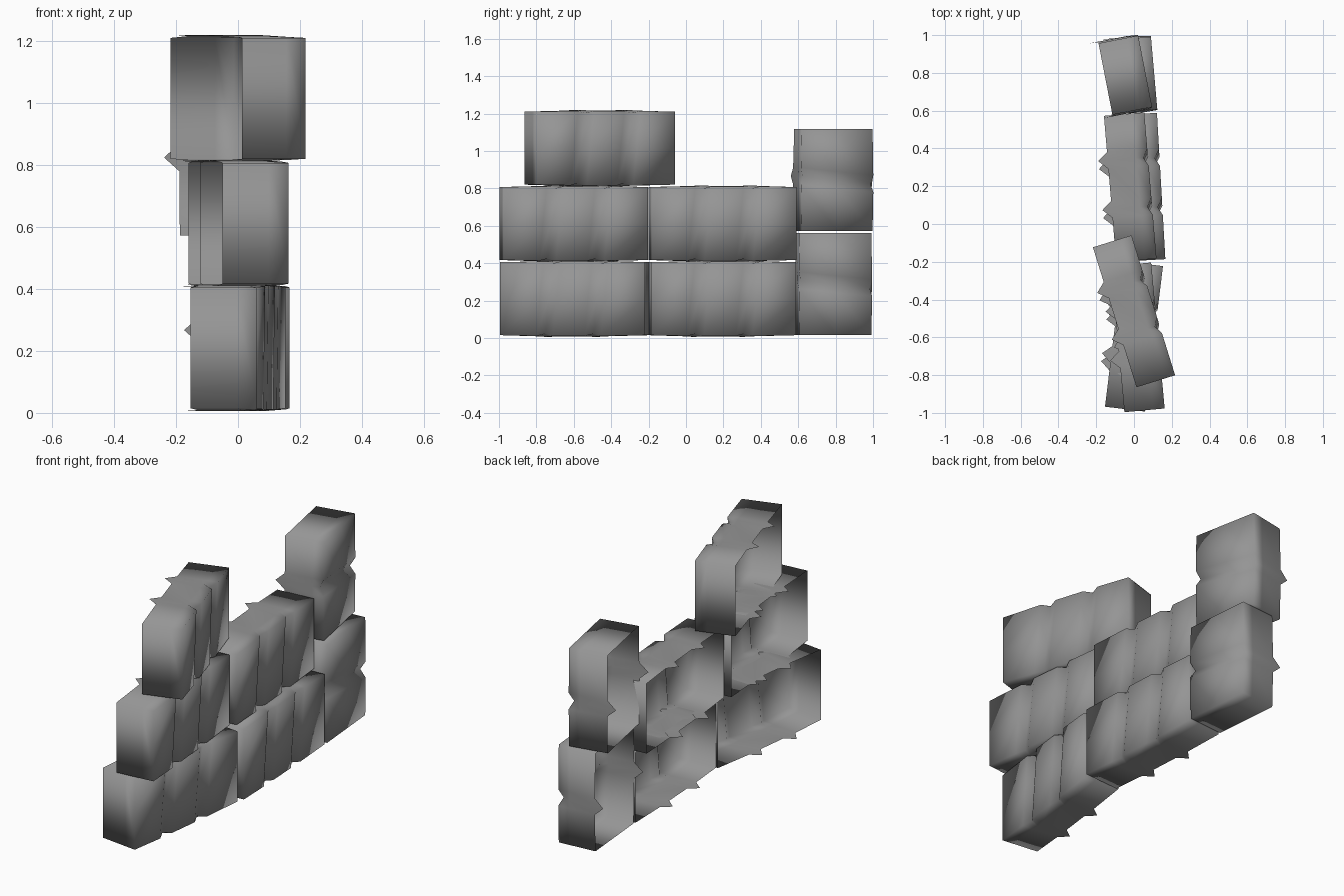
import bpy
import bmesh
from math import radians
from mathutils import Matrix

cube = bpy.data.objects.get("Cube")
if cube:
    bpy.data.objects.remove(cube)

grey = bpy.data.materials.new("plain grey")
grey.use_nodes = True
grey.diffuse_color = (0.3, 0.3, 0.3, 1)
bsdf = grey.node_tree.nodes["Principled BSDF"]
bsdf.inputs["Base Color"].default_value = grey.diffuse_color
bsdf.inputs["Roughness"].default_value = 0.9

HALF_W = 0.107   # half the depth of every bale
SLANT = 0.02     # lean of the strap grooves
INSET = 0.025    # depth of a groove
FLARE = 0.05     # how far the open edge sticks out at a groove


def ring(bm, pos, half_h, state):
    """One open cross-section: back edge, over the front, to the back edge."""
    out = FLARE if state == "groove" else 0
    dent = INSET if state == "groove" else 0
    swell = {"end": 0, "shoulder": 0.006, "groove": 0.009}[state]
    lean = 0 if state == "end" else SLANT
    x0, x1, h = -HALF_W - out, HALF_W - dent, half_h + swell
    # the strap only bites in close to the front edge
    front_h = half_h + (0.004 if state == "shoulder" else 0) - dent * 0.3
    section = [(x0, -h), (HALF_W * 0.4, -h), (x1, -front_h), (x1, 0),
               (x1, front_h), (HALF_W * 0.4, h), (x0, h)]
    return [bm.verts.new((x, pos + lean * v / half_h, v)) for x, v in section]


def bale(name, loc, turn, length, height, grooves, upright=False):
    """Strapped block, left open along its -x side."""
    bm = bmesh.new()
    stations = [(-length / 2, "end")]
    for g in grooves:
        stations += [(g - 0.045, "shoulder"), (g, "groove"), (g + 0.045, "shoulder")]
    stations.append((length / 2, "end"))
    rings = [ring(bm, p, height / 2, s) for p, s in stations]
    for a, b in zip(rings, rings[1:]):
        for i in range(len(a) - 1):
            bm.faces.new((a[i], a[i + 1], b[i + 1], b[i]))
    # end caps as two rows of quads
    for r in (rings[0], rings[-1]):
        bm.faces.new((r[0], r[1], r[5], r[6]))
        bm.faces.new((r[1], r[2], r[3], r[4], r[5]))
    bmesh.ops.recalc_face_normals(bm, faces=bm.faces)
    # make sure the broad front side points to +x
    broad = max(bm.faces, key=lambda f: f.calc_center_median().x)
    if broad.normal.x < 0:
        bmesh.ops.reverse_faces(bm, faces=bm.faces)
    if upright:
        bm.transform(Matrix.Rotation(radians(90), 4, "X"))
    for f in bm.faces:
        f.smooth = True
    mesh = bpy.data.meshes.new(name)
    bm.to_mesh(mesh)
    bm.free()
    mesh.materials.append(grey)
    obj = bpy.data.objects.new(name, mesh)
    obj.location = loc
    obj.rotation_euler.z = radians(turn)
    bpy.context.collection.objects.link(obj)


# lying bales: name, location, turn
for name, loc, turn in [
    ("bottom_front_bale", (0.0, -0.595, 0.21), -7),
    ("bottom_middle_bale", (0.037, 0.195, 0.21), 3.3),
    ("second_front_bale", (0.02, -0.6, 0.612), 5.3),
    ("second_middle_bale", (-0.02, 0.195, 0.612), 4.8),
    ("top_bale", (0.0, -0.462, 1.015), 17.3),
]:
    bale(name, loc, turn, 0.776, 0.39, (-0.13, 0.13))

# bales stood on end at the back
bale("bottom_upright_bale", (0.0, 0.79, 0.288), 5, 0.545, 0.385, (0,), True)
bale("top_upright_bale", (-0.046, 0.788, 0.845), 11, 0.545, 0.385, (0,), True)
